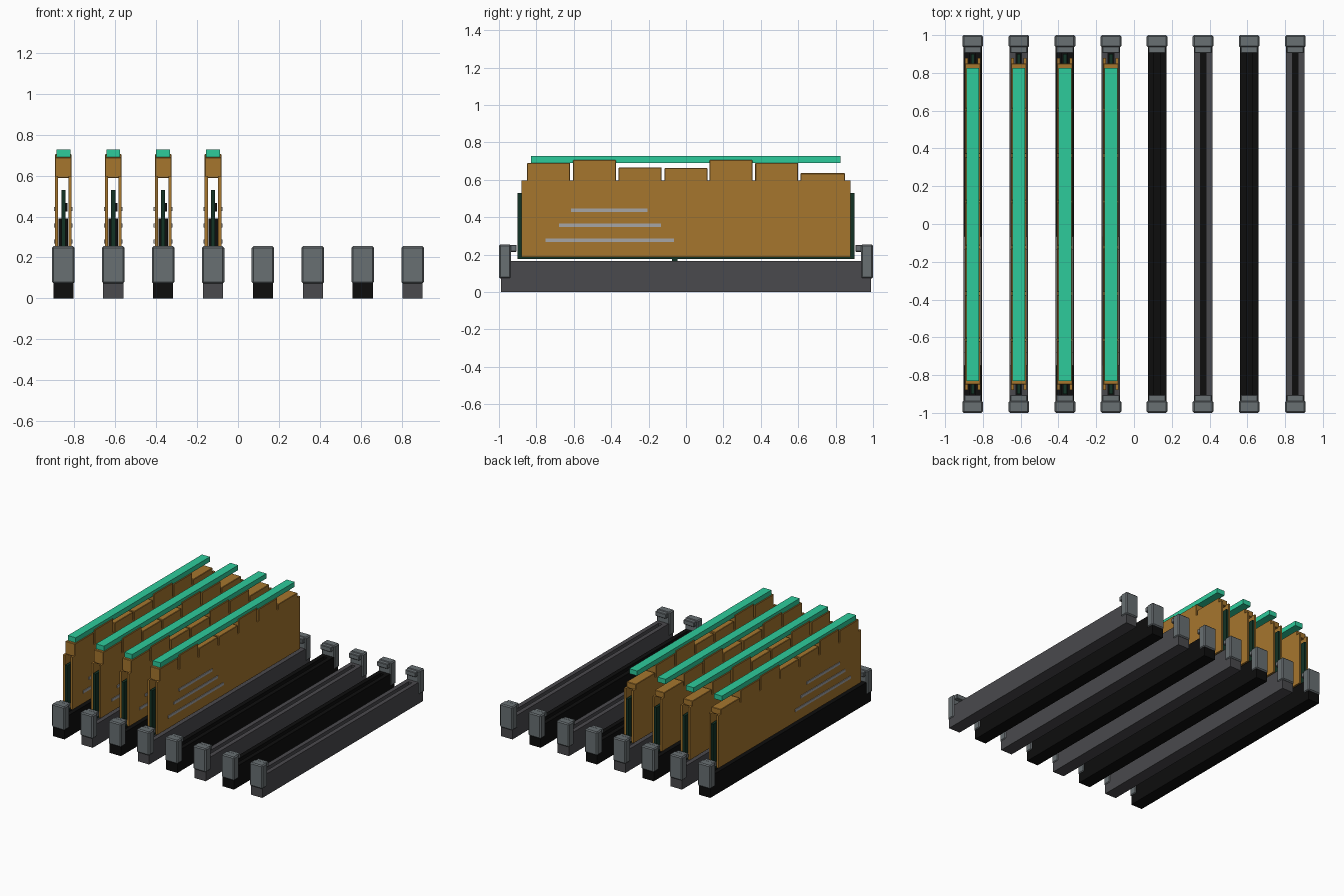
import bpy
import bmesh

cube = bpy.data.objects.get("Cube")
if cube:
    bpy.data.objects.remove(cube, do_unlink=True)


def material(name, r, g, b):
    m = bpy.data.materials.new(name)
    m.use_nodes = True
    m.diffuse_color = (r, g, b, 1)
    m.node_tree.nodes["Principled BSDF"].inputs["Base Color"].default_value = (r, g, b, 1)
    return m


black = material("black plastic", 0.004, 0.004, 0.004)
charcoal = material("charcoal plastic", 0.068, 0.067, 0.074)
grey = material("clip grey", 0.14, 0.16, 0.17)
bronze = material("bronze metal", 0.38, 0.18, 0.027)
teal = material("teal light bar", 0.027, 0.6, 0.33)
green = material("dark green board", 0.006, 0.032, 0.018)
silver = material("silver stripe", 0.38, 0.38, 0.39)


def add_box(bm, x, y, z):
    """Add a box given (min, max) along each axis."""
    verts = bmesh.ops.create_cube(bm, size=1)["verts"]
    for v in verts:
        for i, (lo, hi) in enumerate((x, y, z)):
            v.co[i] = hi if v.co[i] > 0 else lo
    return verts


def finish(name, bm, mats, x, bevel=0):
    bmesh.ops.recalc_face_normals(bm, faces=bm.faces)
    mesh = bpy.data.meshes.new(name)
    bm.to_mesh(mesh)
    bm.free()
    for m in mats:
        mesh.materials.append(m)
    obj = bpy.data.objects.new(name, mesh)
    obj.location.x = x
    bpy.context.collection.objects.link(obj)
    if bevel:
        mod = obj.modifiers.new("bevel", "BEVEL")
        mod.width = bevel
        mod.segments = 1
    return obj


def boxes(name, mat, x, parts, bevel=0):
    bm = bmesh.new()
    for part in parts:
        add_box(bm, *part)
    return finish(name, bm, [mat], x, bevel)


def both_sides(inner, outer):
    return (inner, outer), (-outer, -inner)


def slot(x, mat):
    # Long body with a dark groove sunk into its top
    bm = bmesh.new()
    add_box(bm, (-0.049, 0.049), (-0.99, 0.99), (0, 0.167))
    top = max(bm.faces, key=lambda f: f.calc_center_median().z)
    bmesh.ops.inset_region(bm, faces=[top], thickness=0.01)
    for v in top.verts:
        v.co.x = 0.015 if v.co.x > 0 else -0.015
        v.co.y = 0.905 if v.co.y > 0 else -0.905
    floor = bmesh.ops.extrude_discrete_faces(bm, faces=[top])["faces"][0]
    bmesh.ops.translate(bm, verts=floor.verts, vec=(0, 0, -0.06))
    floor.material_index = 1
    finish("slot_body", bm, [mat, black], x)

    # Locking clips at both ends
    boxes("end_clips", grey, x,
          [((-0.055, 0.055), y, (0.072, 0.255)) for y in both_sides(0.935, 1.0)], 0.008)
    boxes("clip_latches", grey, x,
          [((-0.046, 0.046), y, (0.215, 0.252)) for y in both_sides(0.905, 0.94)], 0.004)


# Top blocks of the heat spreader: y start, y end, height
TEETH = [(-0.85, -0.62, 0.69), (-0.605, -0.375, 0.705), (-0.36, -0.13, 0.665),
         (-0.115, 0.115, 0.662), (0.125, 0.355, 0.705), (0.37, 0.60, 0.69),
         (0.612, 0.85, 0.635)]
# Side stripes: y start, y end, height of centre
STRIPES = [(-0.615, -0.205, 0.437), (-0.68, -0.135, 0.357), (-0.75, -0.065, 0.277)]


def memory_module(x):
    # Circuit board with its alignment key
    boxes("circuit_board", green, x, [
        ((-0.01, 0.01), (-0.9, 0.9), (0.177, 0.53)),
        ((-0.01, 0.01), (-0.075, -0.045), (0.15, 0.18))])

    # Chips on both faces of the board
    chips = []
    for side in both_sides(0.009, 0.023):
        for i in range(8):
            y = -0.77 + i * 0.22
            chips.append((side, (y - 0.08, y + 0.08), (0.25, 0.39)))
    boxes("memory_chips", black, x, chips)
    boxes("control_chip", black, x, [((0.009, 0.02), (-0.06, 0.06), (0.425, 0.465))])

    # Heat spreader plates, top blocks and stripes
    boxes("heat_spreader_plates", bronze, x,
          [(side, (-0.88, 0.88), (0.187, 0.597)) for side in both_sides(0.025, 0.041)])
    boxes("heat_spreader_top", bronze, x,
          [((-0.041, 0.041), (a, b), (0.588, h)) for a, b, h in TEETH], 0.003)
    boxes("side_stripes", silver, x,
          [(side, (a, b), (z - 0.01, z + 0.01))
           for side in both_sides(0.040, 0.046) for a, b, z in STRIPES])

    # Light bar along the top
    boxes("light_bar", teal, x, [((-0.034, 0.034), (-0.83, 0.825), (0.69, 0.728))])


for i in range(8):
    x = (i - 3.5) * 0.244
    slot(x, charcoal if i % 2 else black)
    if i < 4:
        memory_module(x)
